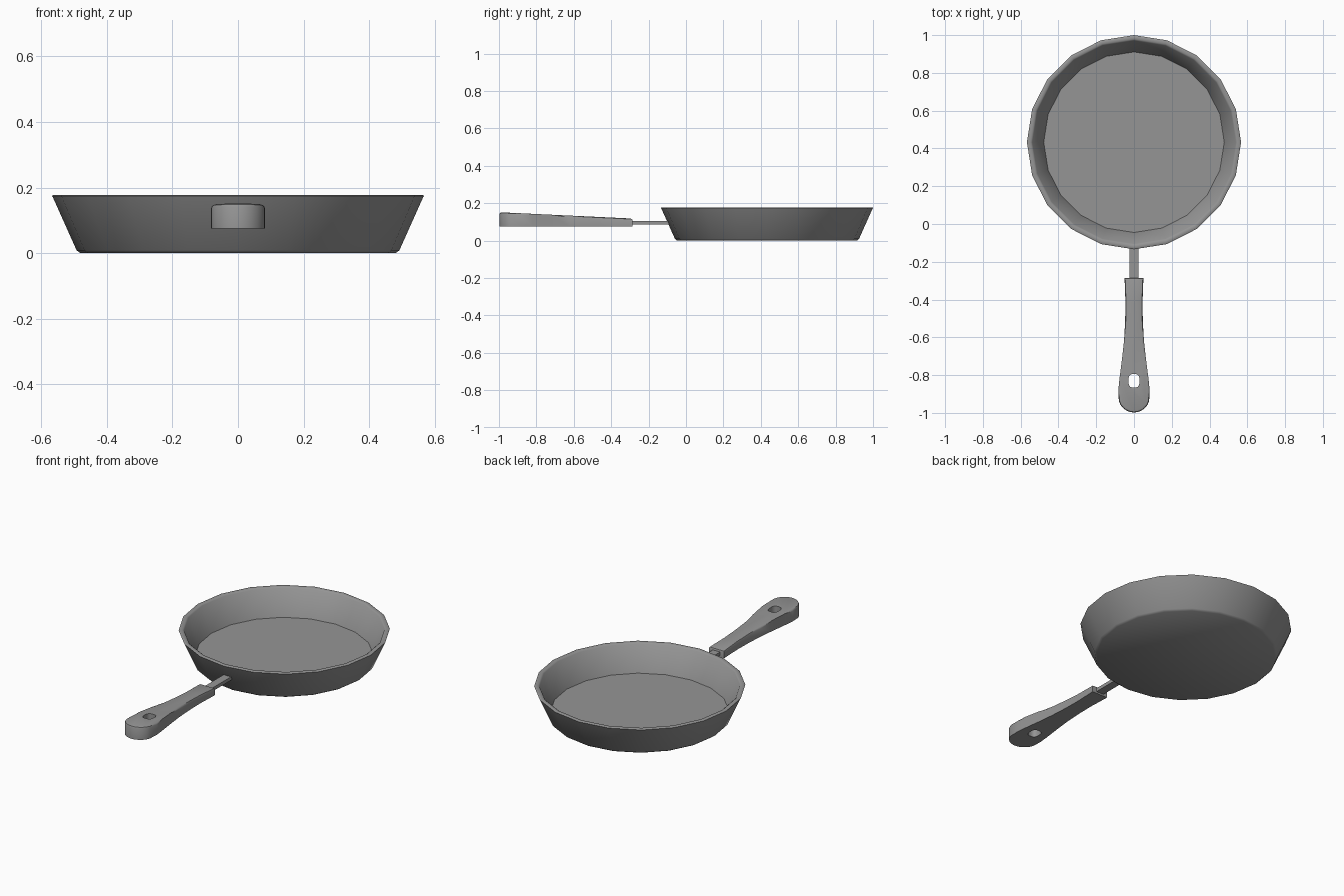
import bpy, bmesh, math

cube = bpy.data.objects.get("Cube")
if cube:
    bpy.data.objects.remove(cube, do_unlink=True)

GREY = (0.3, 0.3, 0.3, 1)
metal = bpy.data.materials.new("grey")
metal.use_nodes = True
metal.diffuse_color = GREY
metal.node_tree.nodes["Principled BSDF"].inputs["Base Color"].default_value = GREY


def make_object(name, bm, angle=35):
    bmesh.ops.recalc_face_normals(bm, faces=bm.faces[:])
    mesh = bpy.data.meshes.new(name)
    bm.to_mesh(mesh)
    bm.free()
    mesh.materials.append(metal)
    obj = bpy.data.objects.new(name, mesh)
    bpy.context.collection.objects.link(obj)
    bpy.ops.object.select_all(action='DESELECT')
    obj.select_set(True)
    bpy.context.view_layer.objects.active = obj
    bpy.ops.object.shade_smooth_by_angle(angle=math.radians(angle))
    return obj


def prism(points, z0, z1):
    """Extrude an outline upwards; returns the bmesh and its top face."""
    bm = bmesh.new()
    base = bm.faces.new([bm.verts.new((x, y, z0)) for x, y in points])
    out = bmesh.ops.extrude_face_region(bm, geom=[base], use_keep_orig=True)
    top = [g for g in out["geom"] if isinstance(g, bmesh.types.BMFace)][0]
    for v in top.verts:
        v.co.z = z1
    return bm, top


# Pan: turned profile with a bevelled foot and rim
SIDES, CENTRE_Y = 20, 0.433
profile = [(0.48, 0), (0.492, 0.009), (0.564, 0.17), (0.567, 0.175),
           (0.562, 0.178), (0.546, 0.178), (0.538, 0.172), (0.478, 0.025)]
bm = bmesh.new()
rings = []
for r, z in profile:
    ring = []
    for i in range(SIDES):
        a = math.tau * i / SIDES
        ring.append(bm.verts.new((r * math.cos(a), CENTRE_Y + r * math.sin(a), z)))
    rings.append(ring)
for low, high in zip(rings, rings[1:]):
    for i in range(SIDES):
        j = (i + 1) % SIDES
        bm.faces.new((low[i], low[j], high[j], high[i]))
bm.faces.new(rings[0])
bm.faces.new(rings[-1])
make_object("pan", bm, 40)

# Stem: flat bar joining pan and grip
bm, _ = prism([(-0.024, -0.32), (0.024, -0.32), (0.024, -0.09), (-0.024, -0.09)],
              0.085, 0.105)
make_object("stem", bm)

# Grip: flared outline with a round end, thicker towards the end
half = [(0.05, -0.285), (0.045, -0.42), (0.047, -0.52), (0.053, -0.62),
        (0.064, -0.72), (0.077, -0.82), (0.083, -0.88)]
for step in range(1, 6):
    a = math.pi / 2 * step / 6
    half.append((0.083 * math.cos(a), -0.915 - 0.083 * math.sin(a)))
outline = half + [(0, -0.998)] + [(-x, y) for x, y in reversed(half)]
bm, top = prism(outline, 0.075, 0.15)
for v in top.verts:
    v.co.z = 0.118 + 0.034 * (-0.285 - v.co.y) / 0.715
bmesh.ops.bevel(bm, geom=list(top.edges), offset=0.011, segments=2,
                profile=0.5, affect='EDGES')
grip = make_object("grip", bm)

# Hanging hole cut through the grip
hole = []
for i in range(16):
    a = math.tau * (i + 0.5) / 16
    c, s = math.cos(a), math.sin(a)
    hole.append((0.03 * math.copysign(abs(c) ** 0.7, c),
                 -0.83 + 0.036 * math.copysign(abs(s) ** 0.7, s)))
bm, _ = prism(hole, 0, 0.3)
cutter = make_object("hole_cutter", bm)
cutter.hide_render = True
cut = grip.modifiers.new("hanging_hole", 'BOOLEAN')
cut.operation = 'DIFFERENCE'
cut.solver = 'EXACT'
cut.object = cutter
bpy.ops.object.select_all(action='DESELECT')
grip.select_set(True)
bpy.context.view_layer.objects.active = grip
bpy.ops.object.modifier_apply(modifier=cut.name)
bpy.data.objects.remove(cutter, do_unlink=True)
bpy.ops.object.shade_smooth_by_angle(angle=math.radians(35))
